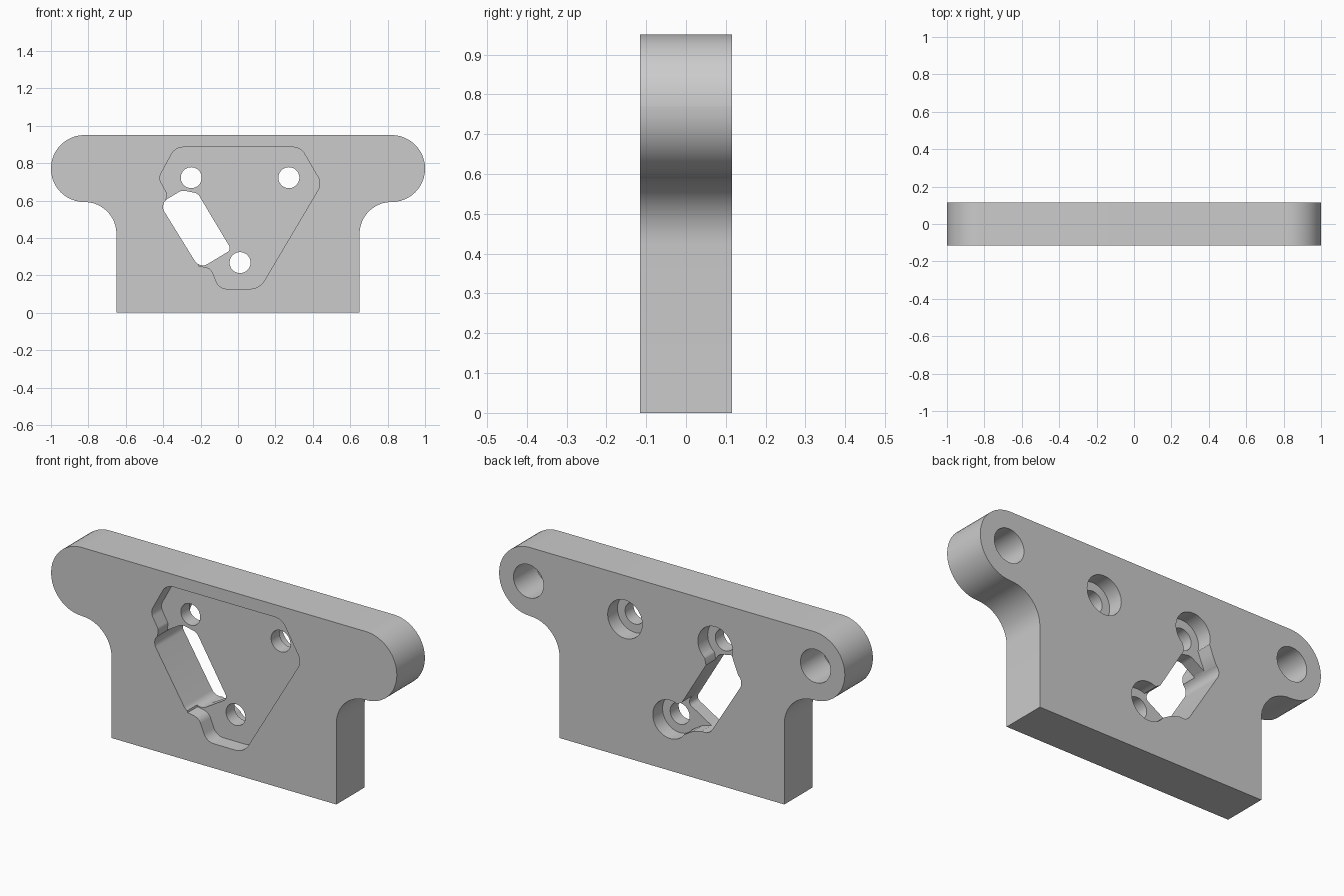
import bpy, bmesh, math
from mathutils import Vector, Matrix

cube = bpy.data.objects.get("Cube")
if cube:
    bpy.data.objects.remove(cube, do_unlink=True)

HALF = 0.116          # half the plate thickness
WEB = 0.035           # half the web left between front pocket and rear bores
OUT = 0.3             # cutters run past the faces to here

grey = bpy.data.materials.new("plain grey")
grey.use_nodes = True
grey.diffuse_color = (0.6, 0.6, 0.6, 1)
grey.node_tree.nodes["Principled BSDF"].inputs["Base Color"].default_value = grey.diffuse_color


def rounded(corners, steps=12):
    """Turn (x, z, radius) corners into an outline with true arcs."""
    pts = []
    n = len(corners)
    for i, (x, z, r) in enumerate(corners):
        p = Vector((x, z))
        if r == 0:
            pts.append(p)
            continue
        a = (Vector(corners[i - 1][:2]) - p).normalized()
        b = (Vector(corners[(i + 1) % n][:2]) - p).normalized()
        half = a.angle(b) / 2
        centre = p + (a + b).normalized() * (r / math.sin(half))
        start = p + a * (r / math.tan(half)) - centre
        end = p + b * (r / math.tan(half)) - centre
        sweep = math.atan2(start.x * end.y - start.y * end.x, start.dot(end))
        for k in range(steps + 1):
            pts.append(centre + Matrix.Rotation(sweep * k / steps, 2) @ start)
    return pts


def circle(x, z, r, steps=48):
    return [Vector((x + r * math.cos(t), z + r * math.sin(t)))
            for t in (2 * math.pi * k / steps for k in range(steps))]


def prism(name, outline, y0, y1):
    """Extrude an x-z outline from y0 to y1."""
    bm = bmesh.new()
    face = bm.faces.new([bm.verts.new((p.x, y0, p.y)) for p in outline])
    grown = bmesh.ops.extrude_face_region(bm, geom=[face])["geom"]
    bmesh.ops.translate(bm, vec=(0, y1 - y0, 0),
                        verts=[v for v in grown if isinstance(v, bmesh.types.BMVert)])
    bmesh.ops.recalc_face_normals(bm, faces=bm.faces)
    mesh = bpy.data.meshes.new(name)
    bm.to_mesh(mesh)
    bm.free()
    mesh.materials.append(grey)
    obj = bpy.data.objects.new(name, mesh)
    bpy.context.collection.objects.link(obj)
    return obj


# Plate with rounded ears and a narrower body
right = [(1, 0.95, 0.179), (1, 0.592, 0.178), (0.65, 0.592, 0.17), (0.65, 0, 0)]
left = [(-x, z, r) for x, z, r in reversed(right)]
plate = prism("mounting_plate", rounded(right + left), -HALF, HALF)

cutters = []

# Shallow pocket in the front
pocket = [(-0.335, 0.885, 0.07), (0.335, 0.885, 0.07), (0.448, 0.69, 0.07),
          (0.115, 0.128, 0.09), (-0.10, 0.128, 0.06), (-0.145, 0.238, 0.05),
          (-0.21, 0.25, 0), (-0.25, 0.4, 0), (-0.35, 0.58, 0),
          (-0.385, 0.60, 0), (-0.38, 0.64, 0.03), (-0.425, 0.72, 0.05)]
cutters.append(prism("pocket_cutter", rounded(pocket), -OUT, -WEB))

# Slanted slot through the plate
slot = [(-0.42, 0.583, 0.05), (-0.30, 0.655, 0.05), (-0.215, 0.638, 0.04),
        (-0.035, 0.337, 0.025), (-0.205, 0.235, 0.05)]
cutters.append(prism("slot_cutter", rounded(slot), -OUT, OUT))

# Screw holes with wider bores at the back
for x, z in ((-0.25, 0.722), (0.272, 0.722), (0.011, 0.268)):
    cutters.append(prism("screw_hole_cutter", circle(x, z, 0.056), -OUT, OUT))
    cutters.append(prism("rear_bore_cutter", circle(x, z, 0.1), WEB, OUT))

# Rear passages that join two bores to the slot
upper = [(-0.345, 0.70, 0), (-0.36, 0.66, 0), (-0.385, 0.60, 0),
         (-0.20, 0.59, 0), (-0.19, 0.64, 0), (-0.17, 0.68, 0)]
lower = [(-0.19, 0.26, 0), (-0.12, 0.24, 0), (-0.07, 0.21, 0),
         (-0.01, 0.30, 0), (-0.03, 0.358, 0), (-0.08, 0.39, 0)]
for outline in (upper, lower):
    cutters.append(prism("passage_cutter", rounded(outline), WEB, OUT))

# Blind holes in the back of the ears
for side in (-1, 1):
    cutters.append(prism("ear_hole_cutter", circle(side * 0.83, 0.772, 0.087), -0.07, OUT))

# Cut the plate, then discard the cutters
for cutter in cutters:
    cutter.hide_render = True
    mod = plate.modifiers.new(cutter.name, "BOOLEAN")
    mod.operation = "DIFFERENCE"
    mod.solver = "EXACT"
    mod.object = cutter
bpy.context.view_layer.update()
depsgraph = bpy.context.evaluated_depsgraph_get()
cut_mesh = bpy.data.meshes.new_from_object(plate.evaluated_get(depsgraph))
plate.modifiers.clear()
plate.data = cut_mesh
cut_mesh.materials.clear()
cut_mesh.materials.append(grey)
for poly in cut_mesh.polygons:
    poly.material_index = 0
for cutter in cutters:
    bpy.data.objects.remove(cutter, do_unlink=True)

# Smooth the curved walls and keep the rims sharp
bpy.ops.object.select_all(action="DESELECT")
plate.select_set(True)
bpy.context.view_layer.objects.active = plate
bpy.ops.object.shade_smooth_by_angle(angle=math.radians(30))
